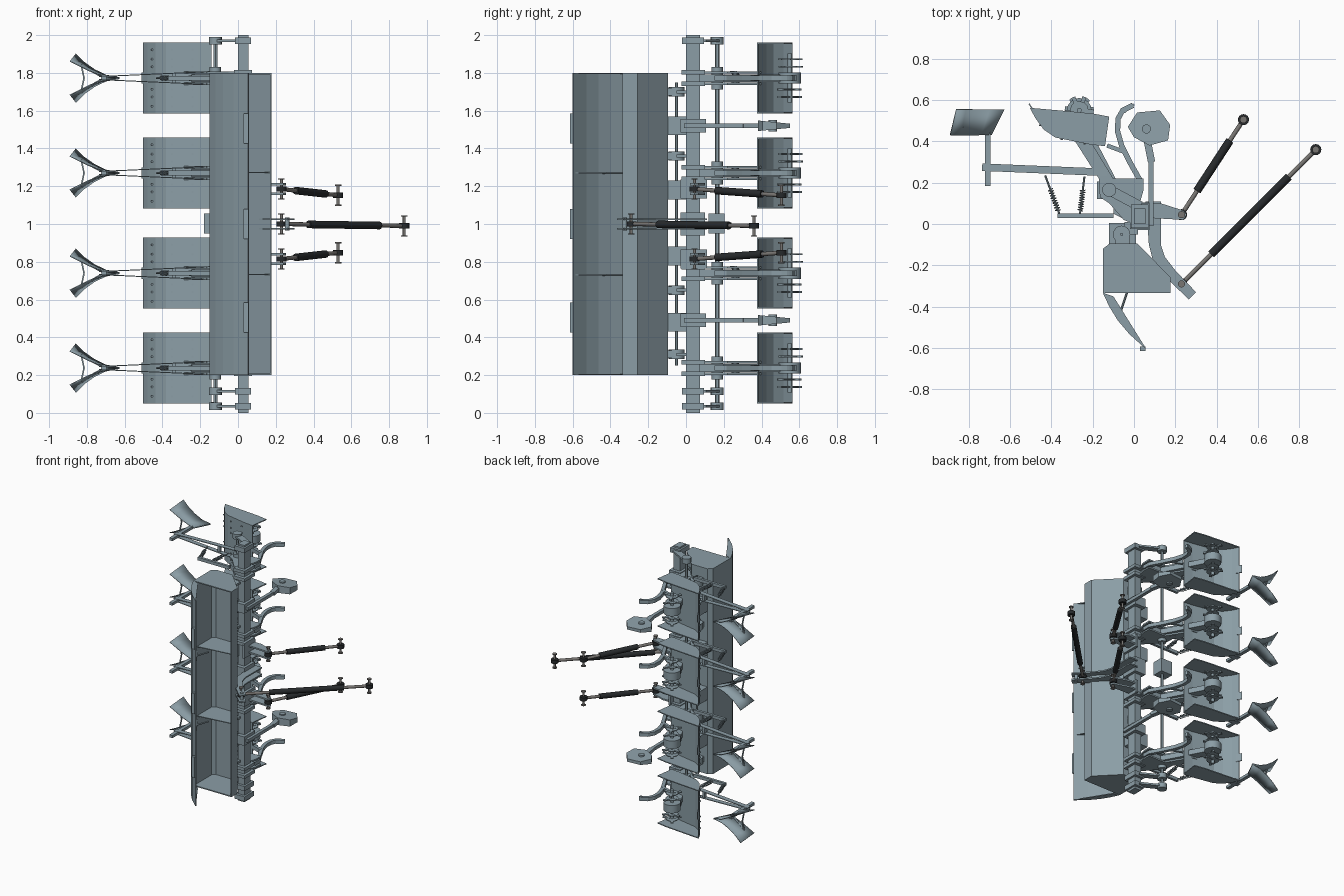
import bpy, bmesh, math
from mathutils import Vector, Matrix


def material(name, col):
    m = bpy.data.materials.new(name)
    m.diffuse_color = (*col, 1)
    return m


steel = material("blue_grey_steel", (0.26, 0.34, 0.38))
bare = material("bare_steel", (0.19, 0.18, 0.17))
dark = material("dark_steel", (0.02, 0.023, 0.025))
ROWS = (0.2375, 0.74, 1.27, 1.7725)


def finish(name, bm, mat=None, smooth=False):
    bmesh.ops.recalc_face_normals(bm, faces=bm.faces)
    me = bpy.data.meshes.new(name)
    bm.to_mesh(me)
    bm.free()
    if smooth:
        me.polygons.foreach_set("use_smooth", [True] * len(me.polygons))
        me.set_sharp_from_angle(angle=math.radians(40))
    me.materials.append(mat or steel)
    ob = bpy.data.objects.new(name, me)
    bpy.context.collection.objects.link(ob)
    return ob


def prism(name, pts, z0, z1):
    """xy outline extruded along z"""
    bm = bmesh.new()
    f = bm.faces.new([bm.verts.new((x, y, z0)) for x, y in pts])
    ext = bmesh.ops.extrude_face_region(bm, geom=[f])["geom"]
    bmesh.ops.translate(bm, vec=(0, 0, z1 - z0),
                        verts=[v for v in ext if isinstance(v, bmesh.types.BMVert)])
    return finish(name, bm)


def sheet(name, path, z0, z1, t):
    """bent plate: xy path with thickness t, extruded along z"""
    p = [Vector(q) for q in path]
    a, b = [], []
    for i, q in enumerate(p):
        d = (p[min(i + 1, len(p) - 1)] - p[max(i - 1, 0)]).normalized()
        n = Vector((-d.y, d.x)) * t / 2
        a.append(q + n)
        b.append(q - n)
    return prism(name, a + b[::-1], z0, z1)


def box(name, x0, x1, y0, y1, z0, z1):
    return prism(name, [(x0, y0), (x1, y0), (x1, y1), (x0, y1)], z0, z1)


def cyl(name, a, b, r, seg=16, mat=None):
    a, b = Vector(a), Vector(b)
    d = b - a
    bm = bmesh.new()
    m = Matrix.Translation((a + b) / 2) @ d.to_track_quat('Z', 'Y').to_matrix().to_4x4()
    bmesh.ops.create_cone(bm, cap_ends=True, segments=seg, radius1=r, radius2=r,
                          depth=d.length, matrix=m)
    return finish(name, bm, mat, True)


def beam(name, a, b, w, h):
    a, b = Vector(a), Vector(b)
    d = b - a
    bm = bmesh.new()
    m = (Matrix.Translation((a + b) / 2) @ d.to_track_quat('X', 'Z').to_matrix().to_4x4()
         @ Matrix.Diagonal((d.length, w, h, 1)))
    bmesh.ops.create_cube(bm, size=1, matrix=m)
    return finish(name, bm)


def spring(name, a, b, r, turns=9):
    a, b = Vector(a), Vector(b)
    q = (b - a).to_track_quat('Z', 'Y')
    n, L = turns * 8, (b - a).length
    cu = bpy.data.curves.new(name, 'CURVE')
    cu.dimensions, cu.bevel_depth, cu.bevel_resolution = '3D', 0.0025, 0
    s = cu.splines.new('POLY')
    s.points.add(n)
    for i in range(n + 1):
        t = i * math.tau / 8
        s.points[i].co = (*(a + q @ Vector((r * math.cos(t), r * math.sin(t), L * i / n))), 1)
    cu.materials.append(steel)
    bpy.context.collection.objects.link(bpy.data.objects.new(name, cu))


def link(name, a, b, t0, t1):
    """hitch link: rod, dark sleeve, end eyes with cross pins"""
    a, b = Vector(a), Vector(b)
    cyl(name + "_rod", a, b, 0.011, 16, bare)
    cyl(name + "_sleeve", a.lerp(b, t0), a.lerp(b, t1), 0.02, 16, dark)
    up = Vector((0, 0, 1))
    for p in (a, b):
        cyl(name + "_eye", p - up * 0.014, p + up * 0.014, 0.027, 16, dark)
        cyl(name + "_pin", p - up * 0.055, p + up * 0.055, 0.008, 16, bare)
        for s in (-1, 1):
            cyl(name + "_pin_head", p + up * s * 0.05, p + up * s * 0.056, 0.017, 16, bare)


# main toolbar, drive shaft and end bearings
box("toolbar", 0.0, 0.055, 0.0, 0.075, 0, 2)
cyl("drive_shaft", (-0.12, 0.165, 0.02), (-0.12, 0.165, 1.98), 0.012, 6)
for z in (0.035, 0.115, 1.97):
    beam("shaft_bracket", (0.03, 0.085, z), (-0.12, 0.165, z), 0.05, 0.014)
    cyl("shaft_bearing", (-0.12, 0.165, z - 0.02), (-0.12, 0.165, z + 0.02), 0.034)
    box("end_clamp", -0.015, 0.07, -0.02, 0.095, z - 0.018, z + 0.018)
box("gearbox", -0.18, -0.08, 0.12, 0.205, 0.95, 1.055)

# long hopper: open trough, ends, dividers
trough = [(-0.146, -0.335), (-0.146, -0.12), (-0.117, -0.098), (0.015, -0.098),
          (0.173, -0.26), (0.173, -0.335)]
sheet("hopper_trough", trough, 0.2, 1.8, 0.008)
for z in (0.2, 1.792):
    prism("hopper_end", trough, z, z + 0.008)
for z in (0.73, 1.27):
    prism("hopper_divider", [(-0.146, -0.3), *trough[1:5]], z, z + 0.006)

# raised curved lid with end ribs, stays and handles
lid = [(-0.146, -0.335), (-0.115, -0.4), (-0.075, -0.465), (-0.02, -0.53), (0.055, -0.598)]
sheet("hopper_lid", lid, 0.2, 1.8, 0.008)
for z in (0.2, 0.728, 1.268, 1.794):
    prism("lid_rib", lid + [(0.0, -0.51), (-0.05, -0.43), (-0.1, -0.35)], z, z + 0.006)
for z in (0.73, 1.27):
    cyl("lid_stay", (-0.07, -0.44, z), (-0.03, -0.32, z), 0.006, 8)
for z in (0.505, 1.0, 1.505):
    box("lid_handle", 0.03, 0.055, -0.615, -0.592, z - 0.08, z + 0.08)

# hopper feet and metering units
cyl("meter_shaft", (-0.06, -0.05, 0.25), (-0.06, -0.05, 1.75), 0.008, 6)
for z in (0.48, 0.83, 1.18, 1.52):
    box("hopper_foot", -0.12, 0.01, -0.098, 0.005, z - 0.05, z + 0.05)
for z in (0.31, 0.65, 1.36, 1.7):
    cyl("meter_body", (-0.06, -0.05, z - 0.025), (-0.06, -0.05, z + 0.025), 0.042)
    box("meter_outlet", -0.09, -0.02, -0.1, -0.05, z - 0.02, z + 0.02)
    box("meter_strut", -0.045, 0.02, -0.05, 0.01, z - 0.008, z + 0.008)

# row units
hood = [(-0.5, 0.562), (-0.475, 0.515), (-0.435, 0.46), (-0.38, 0.422), (-0.21, 0.388), (-0.14, 0.38)]
for zc in ROWS:
    # frame arm, clamp, shaft hub
    for s in (-1, 1):
        z = zc + s * 0.03
        prism("row_frame_plate", [(-0.285, 0.4), (-0.21, 0.4), (-0.1, 0.22), (0.045, 0.22), (0.045, 0.16),
              (0.0, 0.0), (-0.05, 0.02), (-0.12, 0.1), (-0.165, 0.13), (-0.17, 0.22)], z - 0.006, z + 0.006)
        box("row_clamp", -0.02, 0.075, -0.025, 0.1, z - 0.012, z + 0.012)
    beam("row_arm", (-0.07, 0.12, zc), (-0.27, 0.5, zc), 0.06, 0.04)
    prism("row_head", [(-0.1, 0.05), (0, 0.0), (0.0, 0.2), (-0.1, 0.2)], zc - 0.02, zc + 0.02)
    cyl("row_drive_hub", (-0.12, 0.165, zc - 0.06), (-0.12, 0.165, zc + 0.06), 0.03)
    # ridge hood with side plates and bolts
    sheet("ridge_hood", hood, zc - 0.1875, zc + 0.1875, 0.007)
    for s in (-1, 1):
        z = zc + s * 0.184
        prism("hood_side", hood + [(-0.12, 0.52), (-0.2, 0.535), (-0.34, 0.548)], z - 0.0035, z + 0.0035)
        for k in (0.06, 0.1, 0.15):
            for x, y in ((-0.35, 0.414), (-0.24, 0.392), (-0.455, 0.482)):
                cyl("hood_bolt", (x, y, zc + s * k), (x, y - 0.008, zc + s * k), 0.006, 6)
    beam("hood_flap", (-0.508, 0.582, zc), (-0.485, 0.545, zc), 0.006, 0.06)
    # rotor
    cyl("rotor_shaft", (-0.265, 0.55, zc - 0.13), (-0.265, 0.55, zc + 0.13), 0.012, 10)
    cyl("rotor_case", (-0.265, 0.55, zc - 0.03), (-0.265, 0.55, zc + 0.03), 0.06)
    for z in (-0.1, -0.06, 0.06, 0.1):
        cyl("rotor_disc", (-0.265, 0.55, zc + z - 0.003), (-0.265, 0.55, zc + z + 0.003), 0.045, 12)
        for k in range(3):
            a = k * math.tau / 3 + z * 20
            v = Vector((math.cos(a), math.sin(a), 0)) * 0.07
            p = Vector((-0.265, 0.55, zc + z))
            beam("rotor_blade", p, p + v, 0.02, 0.01)
    # covering arms, shank, spring rail
    for s in (-1, 1):
        beam("cover_arm", (-0.13, 0.25, zc + s * 0.035), (-0.735, 0.275, zc + s * 0.008), 0.036, 0.005)
    box("arm_spacer", -0.35, -0.33, 0.25, 0.27, zc - 0.025, zc + 0.025)
    box("cover_shank", -0.722, -0.695, 0.185, 0.47, zc - 0.01, zc + 0.01)
    box("spring_rail", -0.37, -0.1, 0.03, 0.05, zc - 0.012, zc + 0.012)
    for a, b in (((-0.43, 0.235, zc), (-0.36, 0.045, zc)), ((-0.24, 0.23, zc), (-0.262, 0.045, zc))):
        A, B = Vector(a), Vector(b)
        cyl("spring_rod", a, b, 0.005, 8)
        spring("cover_spring", A.lerp(B, 0.35), A.lerp(B, 0.9), 0.012)
    # winged covering share
    low = [(-0.627, 0.002), (-0.7, 0.015), (-0.76, 0.044), (-0.815, 0.083), (-0.86, 0.128)]
    top = [(-0.69, 0.002), (-0.74, 0.02), (-0.79, 0.04), (-0.84, 0.065), (-0.89, 0.09)]
    for s in (-1, 1):
        bm = bmesh.new()
        r0 = [bm.verts.new((x, 0.555, zc + s * z)) for x, z in low]
        r1 = [bm.verts.new((x, 0.43, zc + s * z)) for x, z in top]
        for i in range(4):
            bm.faces.new((r0[i], r0[i + 1], r1[i + 1], r1[i]))
        w = finish("cover_wing", bm, None, True)
        m = w.modifiers.new("thickness", 'SOLIDIFY')
        m.thickness, m.offset = 0.006, 0
        beam("wing_brace", (-0.71, 0.44, zc), (-0.83, 0.47, zc + s * 0.065), 0.012, 0.006)
        beam("wing_tie", (-0.815, 0.47, zc), (-0.83, 0.47, zc + s * 0.07), 0.008, 0.008)
    # curved tine in front of the row
    sheet("tine", [(0.03, 0.15), (0.03, 0.21), (-0.015, 0.29), (-0.06, 0.38), (-0.08, 0.45),
                   (-0.077, 0.51), (-0.055, 0.55), (-0.005, 0.575)], zc - 0.014, zc + 0.014, 0.026)
    beam("tine_point", (-0.05, 0.54, zc), (0.0, 0.58, zc), 0.012, 0.03)
    beam("tine_stay", (-0.05, 0.35, zc), (-0.13, 0.38, zc), 0.02, 0.03)

# two opener shanks with pentagonal shares
for zc in (0.49, 1.52):
    box("opener_clamp", -0.02, 0.075, -0.03, 0.105, zc - 0.035, zc + 0.035)
    box("opener_shank", 0.07, 0.095, -0.01, 0.34, zc - 0.012, zc + 0.012)
    beam("opener_leg", (0.085, 0.3, zc), (0.055, 0.45, zc), 0.035, 0.025)
    ob = prism("opener_share", [(-0.03, 0.47), (0.015, 0.54), (0.125, 0.55), (0.175, 0.48),
               (0.165, 0.405), (0.075, 0.38), (0.0, 0.42)], zc - 0.028, zc + 0.028)
    for v in ob.data.vertices:  # taper towards the trailing side
        v.co.z = zc + (v.co.z - zc) * (1.0 - 0.6 * (v.co.y - 0.38) / 0.17)
    cyl("share_boss", (0.06, 0.46, zc - 0.03), (0.06, 0.46, zc + 0.03), 0.022)

# hitch mast: twin curved plates
mast = [(0.058, 0.11), (0.13, 0.11), (0.13, -0.1), (0.15, -0.16), (0.2, -0.225), (0.3, -0.33),
        (0.265, -0.365), (0.14, -0.245), (0.09, -0.17), (0.072, -0.1)]
for s in (-1, 1):
    prism("hitch_mast", mast, 1 + s * 0.025 - 0.005, 1 + s * 0.025 + 0.005)
box("mast_foot", -0.02, 0.075, -0.03, 0.1, 0.94, 1.06)
cyl("mast_bolt", (0.26, -0.325, 0.965), (0.26, -0.325, 1.035), 0.012)
link("top_link", (0.23, -0.29, 1.0), (0.88, 0.36, 0.99), 0.22, 0.8)

# lower hitch lugs and links
for s in (-1, 1):
    z = 1 + s * 0.185
    box("lug_plate", 0.055, 0.075, -0.03, 0.11, z - 0.05, z + 0.05)
    for k in (-0.025, 0.025):
        prism("lower_lug", [(0.06, 0.03), (0.24, 0.02), (0.255, 0.045), (0.24, 0.065), (0.13, 0.1),
                            (0.06, 0.1)], z + k - 0.006, z + k + 0.006)
    link("lower_link", (0.23, 0.045, z), (0.53, 0.505, 1 + s * 0.152), 0.25, 0.78)
